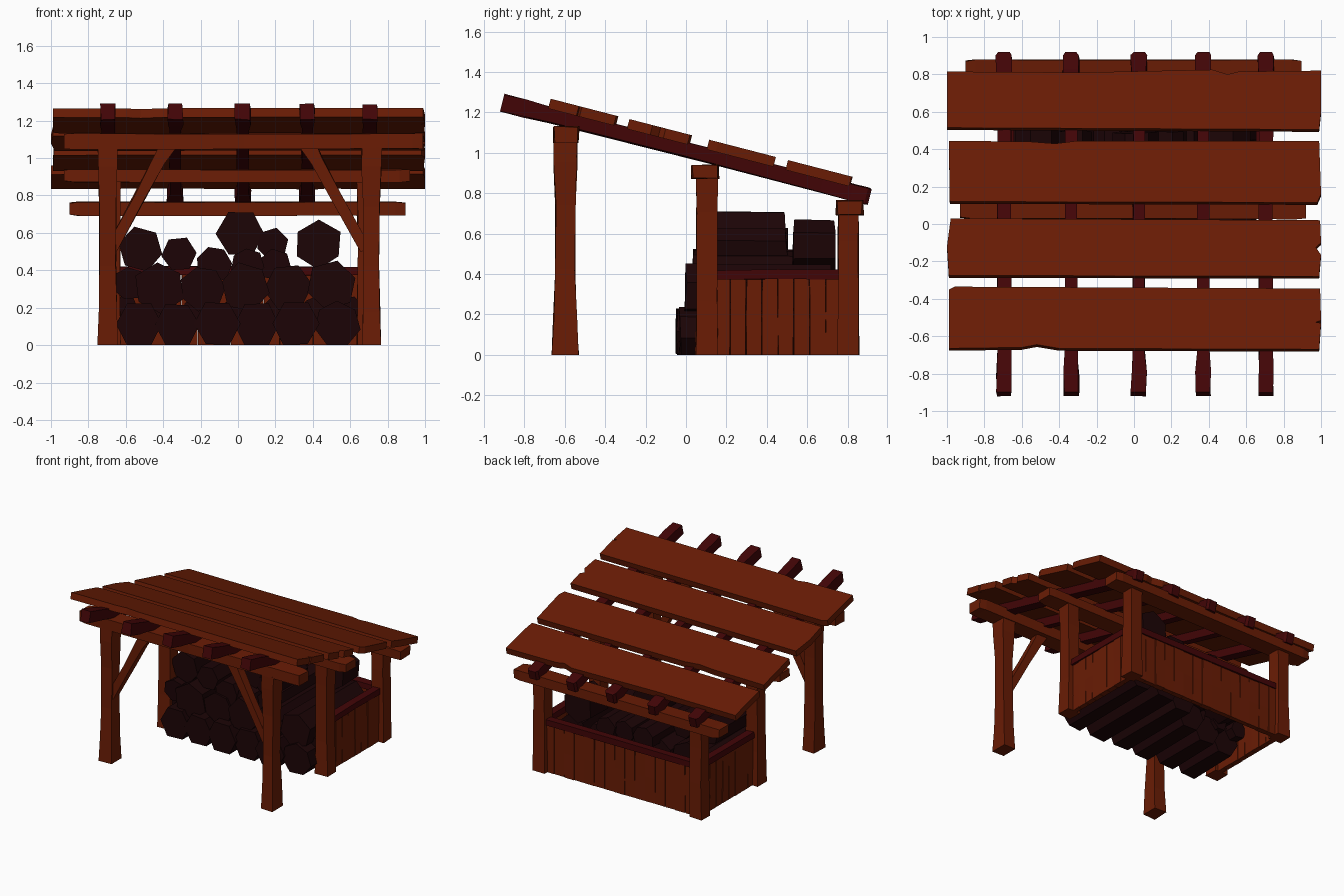
import bpy, bmesh, math, random
from mathutils import Vector

random.seed(4)


def material(name, rgb):
    m = bpy.data.materials.new(name)
    m.diffuse_color = (*rgb, 1)
    return m


BROWN = material("red brown wood", (0.142, 0.0115, 0.0015))
DARK = material("dark red wood", (0.055, 0.0015, 0.002))
LOG = material("dark bark", (0.0115, 0.0012, 0.0018))


def finish(name, bm, mat):
    bmesh.ops.recalc_face_normals(bm, faces=bm.faces[:])
    me = bpy.data.meshes.new(name)
    bm.to_mesh(me)
    bm.free()
    me.materials.append(mat)
    ob = bpy.data.objects.new(name, me)
    bpy.context.collection.objects.link(ob)
    return ob


def timber(name, a, b, side, rings, mat, jit=0.004):
    """Four-sided hewn timber from a to b; rings = (t, width along side, depth)."""
    a, b = Vector(a), Vector(b)
    d = (b - a).normalized()
    u = Vector(side)
    u = (u - d * u.dot(d)).normalized()
    v = d.cross(u)
    bm = bmesh.new()
    loops = []
    for t, w, h in rings:
        c = a.lerp(b, t)
        loops.append([bm.verts.new(c + u * (sx * w / 2 + random.uniform(-jit, jit))
                                   + v * (sy * h / 2 + random.uniform(-jit, jit)))
                      for sx, sy in ((-1, -1), (1, -1), (1, 1), (-1, 1))])
    bm.faces.new(loops[0])
    bm.faces.new(loops[-1])
    for p, q in zip(loops, loops[1:]):
        for i in range(4):
            bm.faces.new((p[i], p[(i + 1) % 4], q[(i + 1) % 4], q[i]))
    return finish(name, bm, mat)


# rafters sloping down to the back
for i, x in enumerate((-0.695, -0.335, 0.025, 0.37, 0.705)):
    m = 0.075 if i in (0, 4) else 0.062
    timber(f"rafter_{i + 1}", (x, -0.91, 1.248), (x, 0.91, 0.782), (1, 0, 0),
           [(0, 0.08, 0.085), (0.06, 0.08, 0.085), (0.13, m, 0.075), (0.5, m, 0.07),
            (0.87, m, 0.075), (0.95, 0.085, 0.08), (0.99, 0.085, 0.08), (1, 0.06, 0.075)], DARK)

# roof planks: ragged outlines laid on the slope
SLOPE = 0.2585
NORMAL = Vector((0, SLOPE, 1)).normalized()
outlines = [
    [(-0.99, -0.665), (-0.6, -0.66), (-0.52, -0.645), (-0.4, -0.665), (0.99, -0.67),
     (1, -0.53), (0.97, -0.525), (1, -0.515), (0.995, -0.345), (-0.96, -0.335), (-0.99, -0.35)],
    [(-0.99, -0.275), (0.99, -0.28), (1, -0.165), (0.972, -0.125), (1, -0.1),
     (0.995, 0.02), (-0.98, 0.03), (-1, -0.12)],
    [(-0.985, 0.12), (0.98, 0.115), (1, 0.16), (0.99, 0.445), (-0.3, 0.445),
     (-0.42, 0.43), (-0.55, 0.44), (-0.99, 0.445)],
    [(-1, 0.515), (0.99, 0.505), (1, 0.6), (1, 0.82), (0.56, 0.815), (0.5, 0.8),
     (0.42, 0.825), (-0.3, 0.81), (-1, 0.815)],
]
for i, pts in enumerate(outlines):
    bm = bmesh.new()
    top = [bm.verts.new((x, y, 1.265 - SLOPE * (y + 0.66))) for x, y in pts]
    low = [bm.verts.new(v.co - NORMAL * 0.05) for v in top]
    bm.faces.new(top)
    bm.faces.new(low)
    n = len(top)
    for k in range(n):
        bm.faces.new((top[k], top[(k + 1) % n], low[(k + 1) % n], low[k]))
    finish(f"roof_plank_{i + 1}", bm, BROWN)

# cross beams carrying the rafters
for name, y, z, x0, x1, d, h in (("front_beam", -0.592, 1.09, -0.93, 0.99, 0.125, 0.085),
                                 ("middle_beam", 0.095, 0.905, -0.93, 0.92, 0.135, 0.07),
                                 ("back_beam", 0.81, 0.728, -0.90, 0.895, 0.135, 0.075)):
    timber(name, (x0, y, z), (x1, y, z), (0, 1, 0),
           [(0, d * 0.9, h * 0.85), (0.03, d, h), (0.5, d, h * 0.95), (0.97, d, h),
            (1, d * 0.92, h * 0.9)], BROWN)

# posts and front braces, both sides
for s, side in ((-1, "left"), (1, "right")):
    x = s * 0.705 + 0.008
    xb = s * 0.685 + 0.005
    timber(f"front_post_{side}", (x, -0.597, 0), (x, -0.597, 1.06), (1, 0, 0),
           [(0, 0.105, 0.13), (0.17, 0.095, 0.115), (0.4, 0.088, 0.095), (0.7, 0.09, 0.095),
            (0.9, 0.105, 0.115), (1, 0.105, 0.115)], BROWN)
    timber(f"middle_post_{side}", (xb, 0.103, 0), (xb, 0.103, 0.885), (1, 0, 0),
           [(0, 0.11, 0.11), (0.3, 0.1, 0.1), (0.8, 0.095, 0.1), (1, 0.105, 0.105)], BROWN)
    timber(f"back_post_{side}", (xb, 0.803, 0), (xb, 0.803, 0.70), (1, 0, 0),
           [(0, 0.11, 0.105), (0.4, 0.1, 0.1), (0.8, 0.095, 0.1), (1, 0.105, 0.1)], BROWN)
    timber(f"front_brace_{side}", (s * 0.68, -0.597, 0.51), (s * 0.375, -0.597, 1.07), (0, 1, 0),
           [(0, 0.06, 0.06), (0.5, 0.06, 0.06), (0.85, 0.065, 0.07), (1, 0.065, 0.085)], BROWN)


# bin walls of upright slats with rails on top
def slat_wall(name, a, b, count):
    a, b = Vector(a), Vector(b)
    along = b - a
    w = along.length / count
    for k in range(count):
        c = a + along * ((k + 0.5) / count)
        t = 0.04 + random.uniform(-0.006, 0.006)
        timber(f"{name}_slat_{k + 1}", c, c + Vector((0, 0, 0.385)), along,
               [(0, w * 0.97, t), (0.5, w * 0.98, t),
                (1, w * random.uniform(0.92, 0.98), t)], BROWN, 0.002)
    up = Vector((0, 0, 0.397))
    timber(f"{name}_rail", a + up, b + up, (0, 0, 1),
           [(0, 0.045, 0.065), (0.5, 0.048, 0.06), (1, 0.045, 0.065)], DARK, 0.003)


slat_wall("left_wall", (-0.672, 0.14, 0), (-0.672, 0.77, 0), 8)
slat_wall("right_wall", (0.682, 0.14, 0), (0.682, 0.77, 0), 8)
slat_wall("back_wall", (-0.655, 0.80, 0), (0.665, 0.80, 0), 15)

# stacked firewood: (x, z, radius, front y, back y)
logs = [
    (-0.53, 0.112, 0.128, -0.03, 0.38), (-0.325, 0.11, 0.122, -0.03, 0.42),
    (-0.11, 0.115, 0.13, -0.045, 0.5), (0.10, 0.11, 0.125, -0.03, 0.66),
    (0.31, 0.115, 0.13, -0.045, 0.72), (0.53, 0.112, 0.125, -0.03, 0.72),
    (-0.42, 0.31, 0.138, 0.0, 0.60), (-0.19, 0.30, 0.122, 0.02, 0.62),
    (0.04, 0.31, 0.135, 0.0, 0.66), (0.27, 0.31, 0.13, 0.01, 0.70),
    (0.50, 0.32, 0.135, 0.0, 0.72), (-0.58, 0.33, 0.09, 0.04, 0.65),
    (-0.52, 0.515, 0.122, 0.08, 0.50), (-0.315, 0.485, 0.095, 0.07, 0.50),
    (-0.13, 0.43, 0.1, 0.04, 0.72), (0.05, 0.43, 0.09, 0.04, 0.70),
    (0.185, 0.54, 0.09, 0.10, 0.50), (0.2, 0.43, 0.09, 0.06, 0.72),
    (0.015, 0.595, 0.13, 0.10, 0.49), (0.43, 0.54, 0.13, 0.53, 0.74),
]
# filler logs behind the gaps of the two lower rows
logs += [(x, 0.195, 0.07, 0.08, 0.45) for x in (-0.6, -0.425, -0.22, -0.005, 0.205, 0.42, 0.6)]
for i, (x, z, r, y0, y1) in enumerate(logs):
    bm = bmesh.new()
    n = random.choice((6, 6, 7))
    # the bottom row and the top log rest on flat sides
    turn = -math.pi / 2 + math.pi / n if i < 6 or i == 18 else random.uniform(0, 1)
    rad = [r * random.uniform(0.95, 1.05) for _ in range(n)]
    ends = []
    for y, f in ((y0, 1.0), (y1, 0.96)):
        ends.append([bm.verts.new((x + rad[k] * f * math.cos(turn + k * math.tau / n),
                                   y + random.uniform(-0.008, 0.008),
                                   max(0, z + rad[k] * f * math.sin(turn + k * math.tau / n))))
                     for k in range(n)])
    bm.faces.new(ends[0])
    bm.faces.new(ends[1])
    for k in range(n):
        j = (k + 1) % n
        bm.faces.new((ends[0][k], ends[0][j], ends[1][j], ends[1][k]))
    finish(f"log_{i + 1}", bm, LOG)

# keep every foot exactly on the ground
for ob in bpy.data.objects:
    for v in ob.data.vertices:
        if v.co.z < 0.004:
            v.co.z = 0
